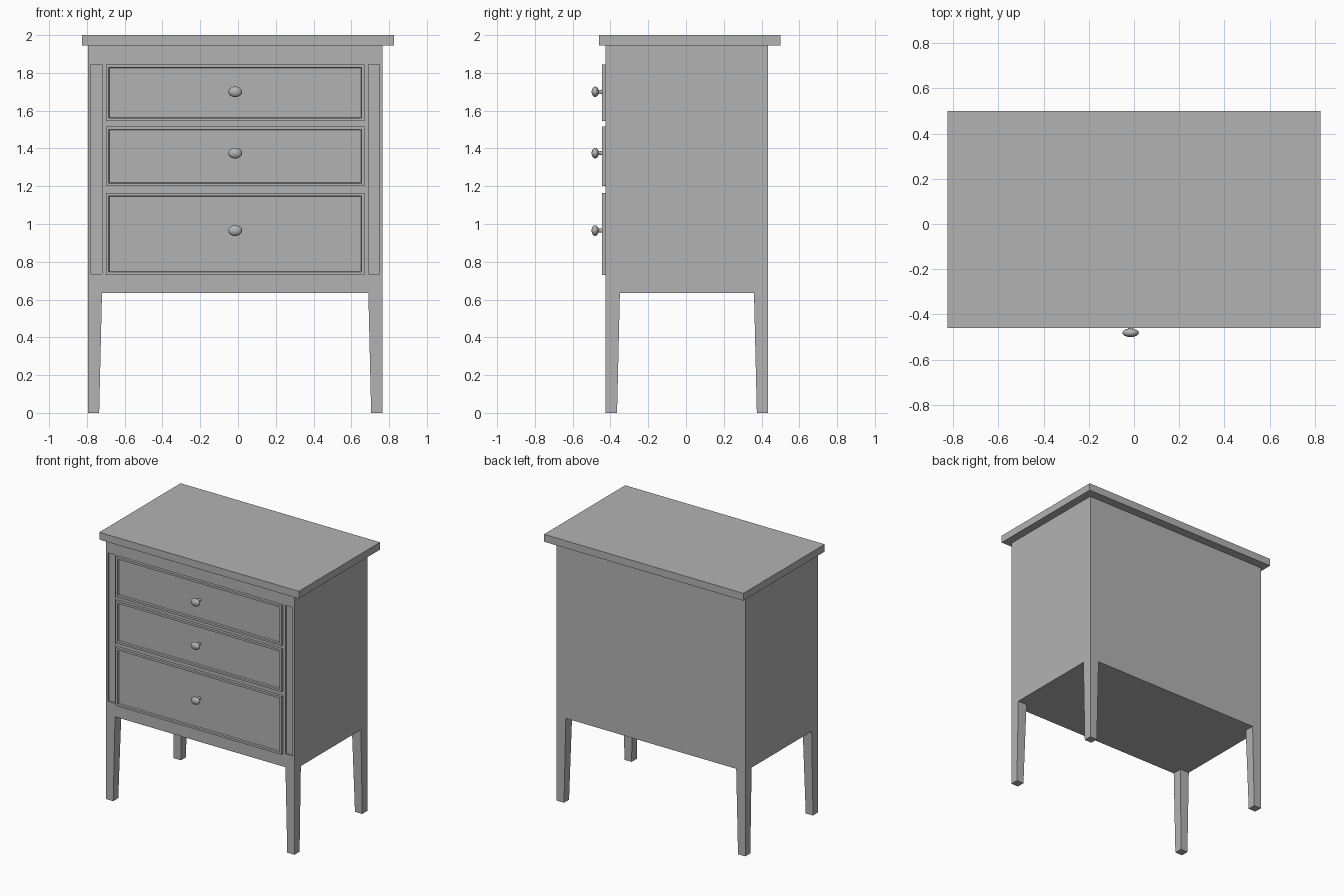
import bpy, bmesh, math
from mathutils import Vector

if "Cube" in bpy.data.objects:
    bpy.data.objects.remove(bpy.data.objects["Cube"], do_unlink=True)

grey = bpy.data.materials.new("plain grey")
grey.use_nodes = True
grey.diffuse_color = (0.45, 0.45, 0.45, 1)
grey.node_tree.nodes["Principled BSDF"].inputs["Base Color"].default_value = (0.45, 0.45, 0.45, 1)

CX = -0.015                      # centre line of the carcass
X0, X1 = -0.795, 0.765           # carcass sides
Y0, Y1 = -0.425, 0.435           # carcass front and back
FLOOR, CEIL = 0.635, 1.945       # carcass underside and top


def finish(name, bm):
    bmesh.ops.recalc_face_normals(bm, faces=bm.faces)
    mesh = bpy.data.meshes.new(name)
    bm.to_mesh(mesh)
    bm.free()
    mesh.materials.append(grey)
    obj = bpy.data.objects.new(name, mesh)
    bpy.context.collection.objects.link(obj)
    return obj


def box(lo, hi):
    bm = bmesh.new()
    bmesh.ops.create_cube(bm, size=1)
    lo, hi = Vector(lo), Vector(hi)
    for v in bm.verts:
        v.co = (lo + hi) / 2 + v.co * (hi - lo)
    bm.normal_update()
    return bm


def front_faces(bm):
    return [f for f in bm.faces if f.normal.y < -0.9]


# Carcass with a shallow sunk strip in each front stile
bm = box((X0, Y0, FLOOR), (X1, Y1, CEIL))
cuts = [((CX + s * d, 0, 0), (1, 0, 0)) for s in (-1, 1) for d in (0.705, 0.765)]
cuts += [((0, 0, z), (0, 0, 1)) for z in (0.735, 1.845)]
for point, normal in cuts:
    bmesh.ops.bisect_plane(bm, geom=bm.verts[:] + bm.edges[:] + bm.faces[:],
                           plane_co=point, plane_no=normal)
bm.normal_update()
strips = []
for f in front_faces(bm):
    c = f.calc_center_median()
    if 0.705 < abs(c.x - CX) < 0.765 and 0.735 < c.z < 1.845:
        strips.append(f)
bmesh.ops.inset_individual(bm, faces=strips, thickness=0, depth=-0.012)
finish("carcass", bm)

# Overhanging top
finish("top_board", box((-0.825, -0.46, CEIL), (0.825, 0.5, 2)))

# Legs, tapered on the two inner sides
for side, x, sx in (("right", X0, 1), ("left", X1, -1)):
    for end, y, sy in (("front", Y0, 1), ("back", Y1, -1)):
        bm = box((0, 0, 0), (0.075, 0.075, FLOOR))
        for v in bm.verts:
            k = 0.8 if v.co.z < 0.1 else 1
            v.co = (x + sx * v.co.x * k, y + sy * v.co.y * k, v.co.z)
        finish(f"{end}_{side}_leg", bm)


def knob(name, z):
    # Turned profile (radius, distance from drawer), stretched sideways
    profile = [(0.012, -0.015), (0.010, 0.012), (0.011, 0.018)]
    for i in range(1, 8):
        a = math.pi * i / 8
        profile.append((max(0.028 * math.sin(a), 0.003), 0.036 - 0.019 * math.cos(a)))
    bm = bmesh.new()
    n = 24
    rings = []
    for r, d in profile:
        wide = 1.3 if d > 0.018 else 1
        rings.append([bm.verts.new((CX + wide * r * math.cos(math.tau * i / n), -0.445 - d,
                                    z + r * math.sin(math.tau * i / n))) for i in range(n)])
    for a, b in zip(rings, rings[1:]):
        for i in range(n):
            j = (i + 1) % n
            bm.faces.new((a[i], a[j], b[j], b[i]))
    bm.faces.new(rings[0])
    tip = bm.verts.new((CX, -0.5, z))
    for i in range(n):
        bm.faces.new((rings[-1][i], rings[-1][(i + 1) % n], tip))
    obj = finish(name, bm)
    bpy.ops.object.select_all(action="DESELECT")
    obj.select_set(True)
    bpy.context.view_layer.objects.active = obj
    bpy.ops.object.shade_smooth_by_angle(angle=math.radians(50))


# Drawers: a raised rim around a sunk panel, with one knob each
for level, z0, z1, kz in (("bottom", 0.73, 1.165, 0.965),
                          ("middle", 1.2, 1.515, 1.375),
                          ("top", 1.545, 1.845, 1.7)):
    bm = box((CX - 0.685, -0.445, z0), (CX + 0.685, Y0 + 0.005, z1))
    panel = front_faces(bm)
    bmesh.ops.inset_individual(bm, faces=panel, thickness=0.022, depth=0)
    bmesh.ops.inset_individual(bm, faces=panel, thickness=0.004, depth=-0.012)
    finish(f"{level}_drawer", bm)
    knob(f"{level}_knob", kz)
